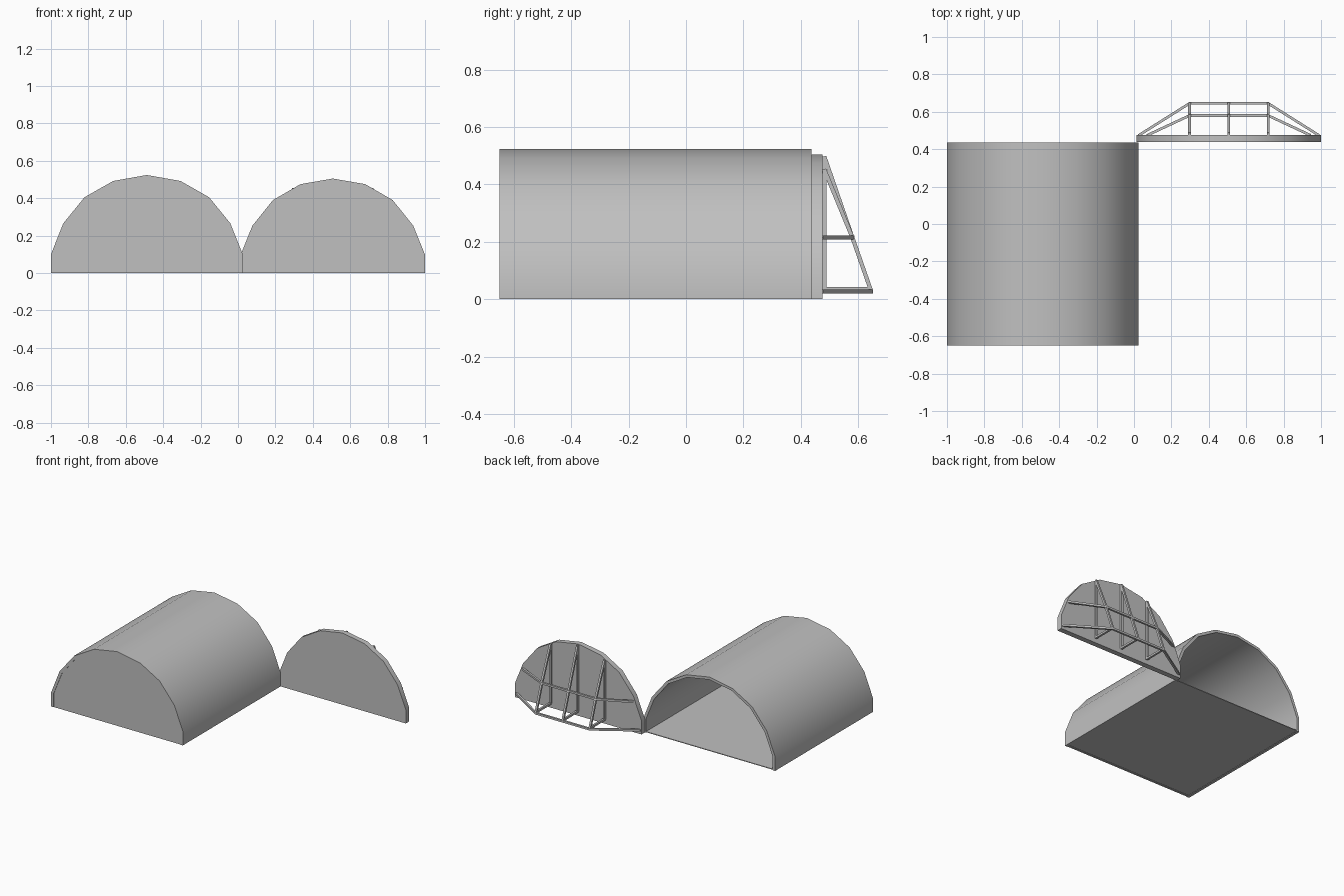
import bpy, bmesh, math
from mathutils import Vector, Matrix

cube = bpy.data.objects.get("Cube")
if cube:
    bpy.data.objects.remove(cube, do_unlink=True)

grey = bpy.data.materials.new("plain grey")
grey.use_nodes = True
colour = (0.53, 0.53, 0.53, 1)
grey.diffuse_color = colour
for node in grey.node_tree.nodes:
    if node.type == 'BSDF_PRINCIPLED':
        node.inputs["Base Color"].default_value = colour


def finish(name, bm):
    bmesh.ops.recalc_face_normals(bm, faces=bm.faces)
    mesh = bpy.data.meshes.new(name)
    bm.to_mesh(mesh)
    bm.free()
    mesh.materials.append(grey)
    mesh.shade_smooth()
    mesh.set_sharp_from_angle(angle=math.radians(35))
    obj = bpy.data.objects.new(name, mesh)
    bpy.context.collection.objects.link(obj)
    return obj


def extrude_y(name, outline, y0, y1):
    """Solid from an (x, z) outline swept along y."""
    bm = bmesh.new()
    face = bm.faces.new([bm.verts.new((x, y0, z)) for x, z in outline])
    ext = bmesh.ops.extrude_face_region(bm, geom=[face], use_keep_orig=True)
    moved = [v for v in ext["geom"] if isinstance(v, bmesh.types.BMVert)]
    bmesh.ops.translate(bm, verts=moved, vec=(0, y1 - y0, 0))
    return finish(name, bm)


def arch(half, centre):
    """Full arch outline from its +x half, listed from base to crown."""
    return ([(centre + x, z) for x, z in half]
            + [(centre - x, z) for x, z in reversed(half[:-1])])


def add_bar(bm, a, b, r=0.007):
    """Square bar from a to b."""
    a, b = Vector(a), Vector(b)
    d = (b - a).normalized()
    ref = Vector((1, 0, 0)) if abs(d.x) < 0.001 else Vector((0, 0, 1))
    side = (ref - d * ref.dot(d)).normalized()
    rot = Matrix((side, d.cross(side), d)).transposed().to_4x4()
    size = Matrix.Diagonal((2 * r, 2 * r, (b - a).length + 0.006, 1))
    bmesh.ops.create_cube(bm, size=1, matrix=Matrix.Translation((a + b) / 2) @ rot @ size)


def bars(name, path):
    bm = bmesh.new()
    for a, b in zip(path, path[1:]):
        add_bar(bm, a, b)
    return finish(name, bm)


outer = [(0.5125, 0), (0.5125, 0.1), (0.447, 0.265), (0.333, 0.405), (0.18, 0.492), (0, 0.524)]
inner = [(0.493, 0), (0.493, 0.097), (0.43, 0.253), (0.32, 0.39), (0.173, 0.475), (0, 0.505)]
HALL_X, DOOR_X = -0.4875, 0.507
FRONT, BACK, DOOR_BACK = -0.65, 0.437, 0.475

# Arched hall: shell, closed front and floor
extrude_y("arched_shell", arch(outer, HALL_X) + arch(inner, HALL_X)[::-1], FRONT, BACK)
extrude_y("front_wall", arch(inner, HALL_X), FRONT + 0.003, FRONT + 0.018)
w = inner[0][0]
extrude_y("floor", [(HALL_X - w, 0.003), (HALL_X + w, 0.003),
                    (HALL_X + w, 0.008), (HALL_X - w, 0.008)], FRONT + 0.01, BACK - 0.001)

# Door swung open beside the hall
extrude_y("door_panel", arch(inner, DOOR_X), BACK + 0.001, DOOR_BACK)

# Upright triangular trusses behind the door
post_y, knee, foot = DOOR_BACK + 0.008, (0.58, 0.215), (0.643, 0.035)
for name, dx, top in (("right", -0.21, 0.45), ("middle", 0, 0.495), ("left", 0.21, 0.45)):
    x = DOOR_X + dx
    bars(name + "_truss", [(x, post_y, 0.035), (x, post_y, top),
                           (x, *knee), (x, *foot), (x, post_y, 0.035)])

# Bent rails running across the trusses
for name, end, y, z in (("lower_rail", 0.48, 0.645, 0.027), ("middle_rail", 0.435, 0.58, 0.215)):
    bars(name, [(DOOR_X - end, DOOR_BACK, z), (DOOR_X - 0.21, y, z),
                (DOOR_X + 0.21, y, z), (DOOR_X + end, DOOR_BACK, z)])
